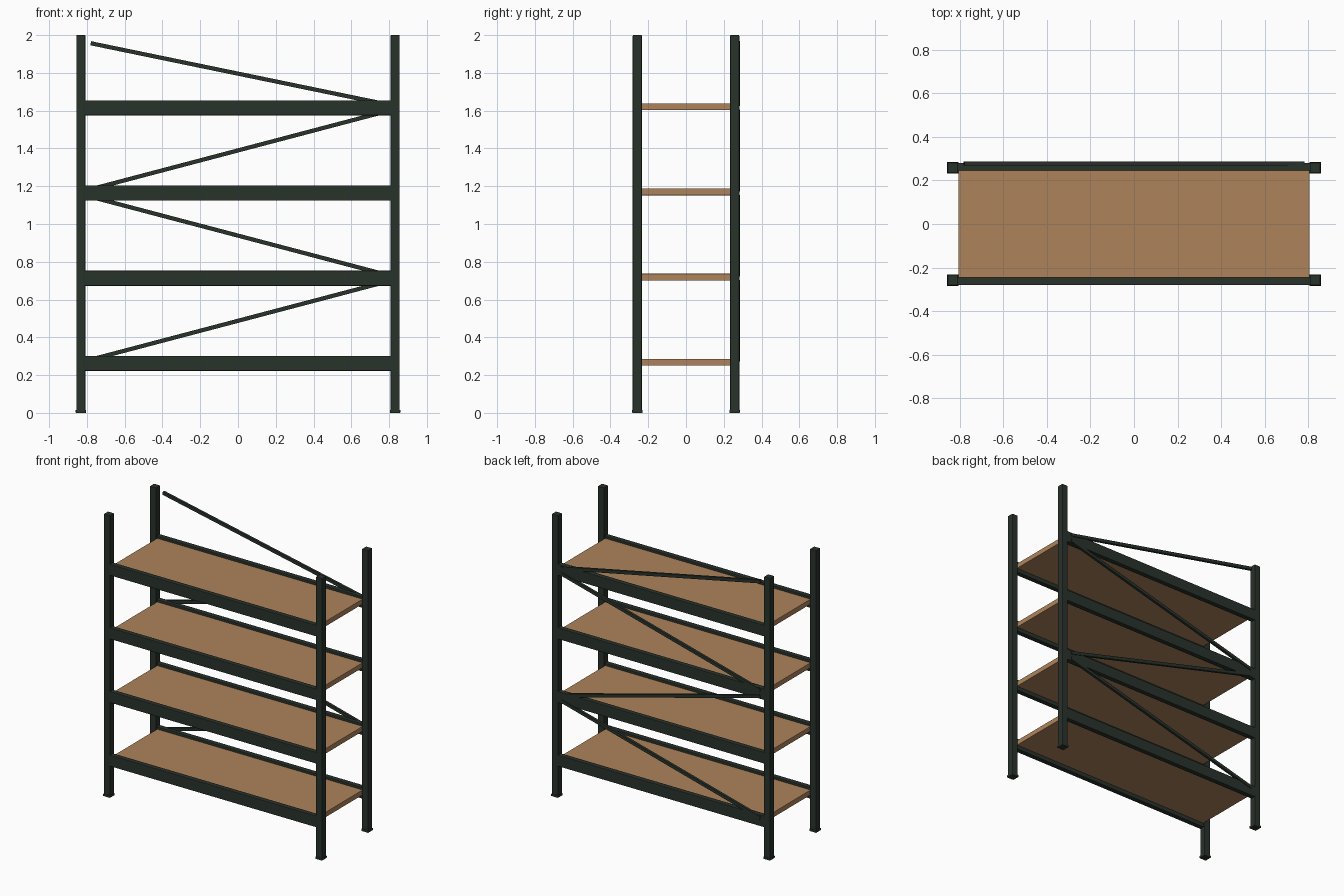
import bpy, math

if "Cube" in bpy.data.objects:
    bpy.data.objects.remove(bpy.data.objects["Cube"])

def material(name, rgb):
    m = bpy.data.materials.new(name)
    m.diffuse_color = (*rgb, 1)
    m.use_nodes = True
    m.node_tree.nodes["Principled BSDF"].inputs["Base Color"].default_value = m.diffuse_color
    return m

green = material("dark green steel", (0.022, 0.032, 0.024))
wood = material("shelf board brown", (0.42, 0.23, 0.105))

def box(name, loc, size, mat, bevel=0.0, tilt=0.0):
    bpy.ops.mesh.primitive_cube_add(size=1, location=loc)
    o = bpy.context.object
    o.name = name
    o.scale = size
    bpy.ops.object.transform_apply(location=False, rotation=False, scale=True)
    o.rotation_euler[1] = tilt
    o.data.materials.append(mat)
    if bevel:
        b = o.modifiers.new("bevel", 'BEVEL')
        b.width, b.segments = bevel, 2
    return o

PX, PY = 0.832, 0.258            # post centres
LEVELS = [0.262 + 0.451 * i for i in range(4)]

# corner posts with foot plates
for sx, side in ((-1, "left"), (1, "right")):
    for sy, end in ((-1, "front"), (1, "back")):
        box(f"{end}_{side}_post", (sx * PX, sy * PY, 1.003), (0.048, 0.048, 1.994), green, 0.004)
        box(f"{end}_{side}_foot", (sx * PX, sy * PY, 0.008), (0.054, 0.054, 0.016), green, 0.002)

# beams and boards on each level
for i, z in enumerate(LEVELS, 1):
    for sy, end in ((-1, "front"), (1, "back")):
        box(f"{end}_beam_{i}", (0, sy * 0.263, z), (1.63, 0.036, 0.08), green, 0.004)
    box(f"shelf_board_{i}", (0, 0, z + 0.006), (1.612, 0.492, 0.036), wood, 0.002)

# zigzag braces on the back
tops = LEVELS[1:] + [1.977]
for i, (z0, z1) in enumerate(zip(LEVELS, tops)):
    a, b = z0 + 0.02, z1 - 0.02
    s = 1 if i % 2 == 0 else -1   # alternate the rising side
    length = math.hypot(1.56, b - a)
    box(f"back_brace_{i + 1}", (0, PY + 0.019, (a + b) / 2), (length, 0.018, 0.022),
        green, 0.0, -s * math.atan2(b - a, 1.56))
